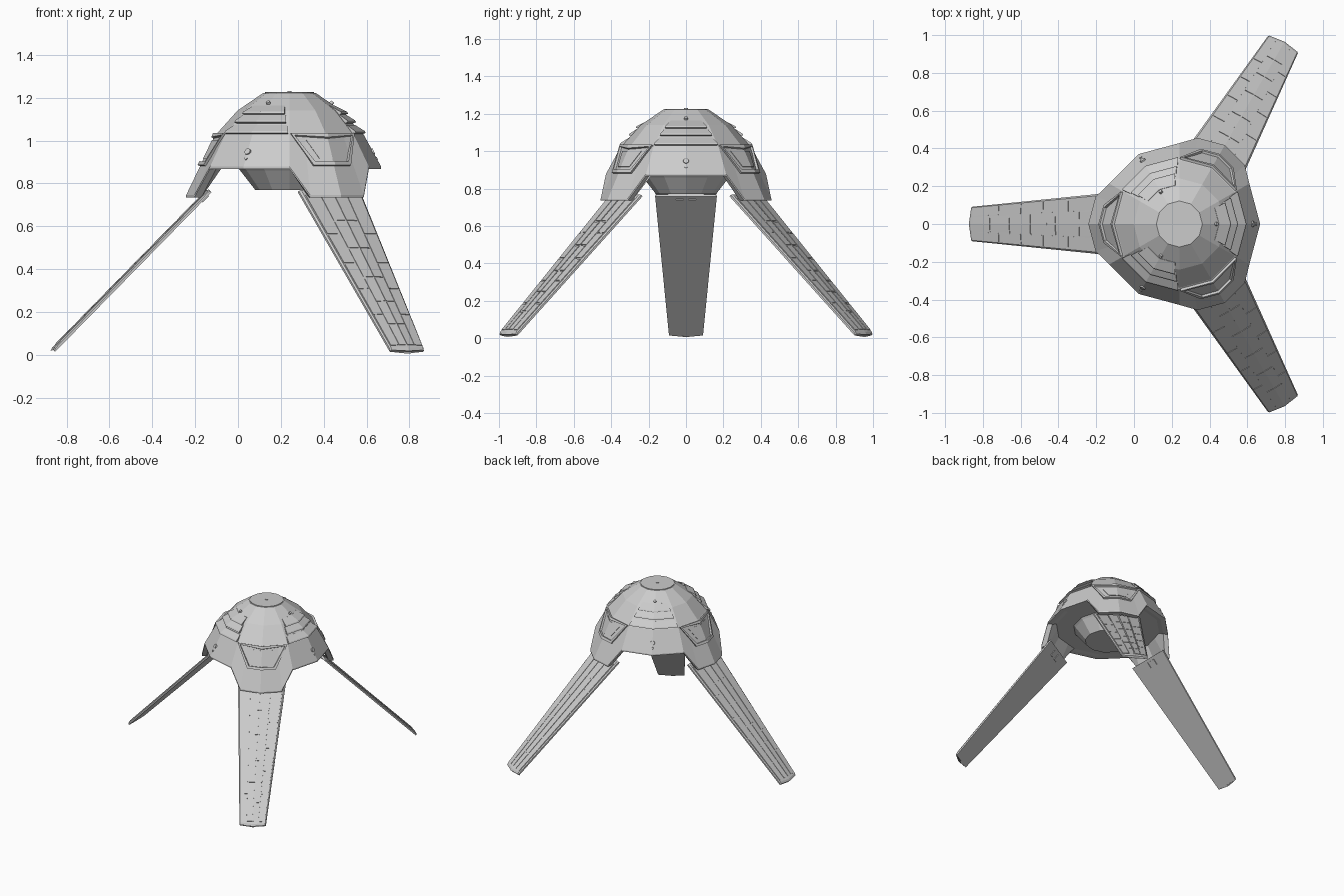
import bpy, bmesh
from math import radians, sin, cos
from mathutils import Vector

if "Cube" in bpy.data.objects:
    bpy.data.objects.remove(bpy.data.objects["Cube"])

CX = 0.24                       # dome axis
VENTS = (0, 120, 240)           # directions of vented sides
LEGS = (60, 180, 300)           # directions of legs
PROFILE = [(1.22, .122), (1.14, .242), (1.03, .342), (.74, .482)]


def polar(a, r, z):
    return Vector((CX + r * cos(radians(a)), r * sin(radians(a)), z))


def facet(a):
    """Radius factor of a 12-sided polygon with a corner at angle 0."""
    return cos(radians(15)) / cos(radians(a % 30 - 15))


def on_dome(a, z, off=0.0):
    for (z1, r1), (z2, r2) in zip(PROFILE, PROFILE[1:]):
        if z >= z2:
            break
    r = r1 + (r2 - r1) * (z1 - z) / (z1 - z2)
    return polar(a, (r + off) * facet(a), z + off * .4)


def loft(bm, rings):
    """Closed solid through rings of points; returns the side faces."""
    vs = [[bm.verts.new(p) for p in ring] for ring in rings]
    n = len(vs[0])
    sides = [bm.faces.new((a[i], a[(i + 1) % n], b[(i + 1) % n], b[i]))
             for a, b in zip(vs, vs[1:]) for i in range(n)]
    bm.faces.new(vs[0])
    bm.faces.new(vs[-1])
    return sides


def finish(bm, name):
    bmesh.ops.recalc_face_normals(bm, faces=bm.faces)
    me = bpy.data.meshes.new(name)
    bm.to_mesh(me)
    bm.free()
    ob = bpy.data.objects.new(name, me)
    bpy.context.collection.objects.link(ob)
    return ob


def patch(bm, az, rows, inner):
    """Solid lying on the dome; rows are (z, half angle, offset)."""
    rings = []
    for z, h, off in rows:
        cols = (az - h, az, az + h)
        rings.append([on_dome(a, z, off) for a in cols] +
                     [on_dome(a, z, inner) for a in reversed(cols)])
    return loft(bm, rings)


# Dome shell with dropped lobes over the legs and a flat floor inside
angles = [s + a for s in VENTS for a in (0, 30, 42, 60, 78, 90)]
low = {a: (a % 120) in (42, 60, 78) for a in angles}


def ring(r, z):
    return [polar(a, r * facet(a), z) for a in angles]


def hem(r_low, z_low, r_high, z_high):
    return [polar(a, (r_low if low[a] else r_high) * facet(a),
                  z_low if low[a] else z_high) for a in angles]


bm = bmesh.new()
loft(bm, [ring(.122, 1.222), ring(.242, 1.14), ring(.338, 1.033), ring(.346, 1.028),
          hem(.482, .745, .428, .878), hem(.482, .735, .428, .868),
          hem(.446, .735, .395, .868), ring(.365, .872)])
finish(bm, "dome_shell")

# Hub under the floor
bm = bmesh.new()
loft(bm, [[polar(30 * i, r, z) for i in range(12)]
          for r, z in ((.245, .875), (.23, .86), (.16, .77))])
finish(bm, "under_hub")

# Round cap on top with a small pin
bm = bmesh.new()
for r, z in ((.115, 1.226), (.01, 1.23)):
    loft(bm, [[polar(15 * i, r, h) for i in range(24)] for h in (1.215, z)])
finish(bm, "top_cap")

# Stepped vents: wedges flush on top, proud at the bottom
for az in VENTS:
    bm = bmesh.new()
    for z, h in ((1.03, 29), (1.08, 27), (1.12, 25)):
        patch(bm, az, [(z + .042, h - 1, .002), (z + .008, h, .016), (z, h, .014)], -.02)
    finish(bm, "vent_steps")

# Hatches over the legs with recessed centres
for az in LEGS:
    bm = bmesh.new()
    sides = patch(bm, az, [(1.029, 29, .014), (.88, 14, .014)], -.02)
    bmesh.ops.recalc_face_normals(bm, faces=bm.faces)
    bmesh.ops.inset_region(bm, faces=sides[:2], thickness=.02)
    bmesh.ops.inset_region(bm, faces=sides[:2], thickness=.002, depth=-.014)
    finish(bm, "hatch_frame")

    # Small pane edges inside the hatch
    bm = bmesh.new()
    patch(bm, az, [(1.0, 17, .005), (.915, 9, .005)], -.005)
    finish(bm, "hatch_pane")

# Lamps and pins on the vented sides
for az in VENTS:
    for name, z, r in (("lamp", .945, .018), ("small_lamp", .912, .009), ("upper_pin", 1.172, .011)):
        c = on_dome(az, z)
        out = Vector((cos(radians(az)), sin(radians(az)), .45 if z < 1 else 1.2)).normalized()
        bm = bmesh.new()
        bmesh.ops.create_cone(bm, cap_ends=True, segments=12, radius1=r, radius2=r * .8, depth=.024)
        bmesh.ops.transform(bm, verts=bm.verts, matrix=out.to_track_quat('Z', 'Y').to_matrix().to_4x4())
        bmesh.ops.translate(bm, verts=bm.verts, vec=c)
        finish(bm, name)


# Legs: slightly ridged tapering planks
def on_leg(az, t, f, n):
    """t runs down the leg, f across it (-1..1), n is height off its plane."""
    r, z, w = .37 + .738 * t + .713 * n, .765 - .753 * t + .70 * n, .165 - .075 * t
    p = polar(az, r, z)
    side = Vector((-sin(radians(az)), cos(radians(az)), 0))
    return p + side * w * f


def top(f):
    return .014 - .006 * abs(f)


for az in LEGS:
    bm = bmesh.new()
    cols = (-1, -.94, 0, .94, 1)
    rings = []
    for t, drop in ((0, .004), (.01, 0), (.985, 0), (1, .005)):
        tt = [t - (.012 * abs(f) if t > .9 else 0) for f in cols]
        up = [on_leg(az, q, f, (.002 if abs(f) == 1 else top(f)) - drop) for q, f in zip(tt, cols)]
        dn = [on_leg(az, q, f, -.009) for q, f in zip(tt, cols)]
        rings.append(up + dn[::-1])
    loft(bm, rings)
    finish(bm, "leg")

    # Staggered raised plates on the outer face, two tabs on the inner face
    bm = bmesh.new()
    lanes = ((-.9, -.46), (-.42, -.03), (.03, .42), (.46, .9))
    for k, (f0, f1) in enumerate(lanes):
        cuts = (.03, .2, .37, .55, .7, .84, .97) if k % 3 else (.03, .28, .46, .62, .78, .97)
        for t0, t1 in zip(cuts, cuts[1:]):
            loft(bm, [[on_leg(az, t, f0, top(f0) + .003), on_leg(az, t, f1, top(f1) + .003),
                       on_leg(az, t, f1, 0), on_leg(az, t, f0, 0)] for t in (t0 + .004, t1 - .004)])
    for f in (-.2, .2):
        loft(bm, [[on_leg(az, t, f + d, n) for d, n in
                   ((-.12, -.014), (.12, -.014), (.12, 0), (-.12, 0))] for t in (.02, .06)])
    finish(bm, "leg_plates")
